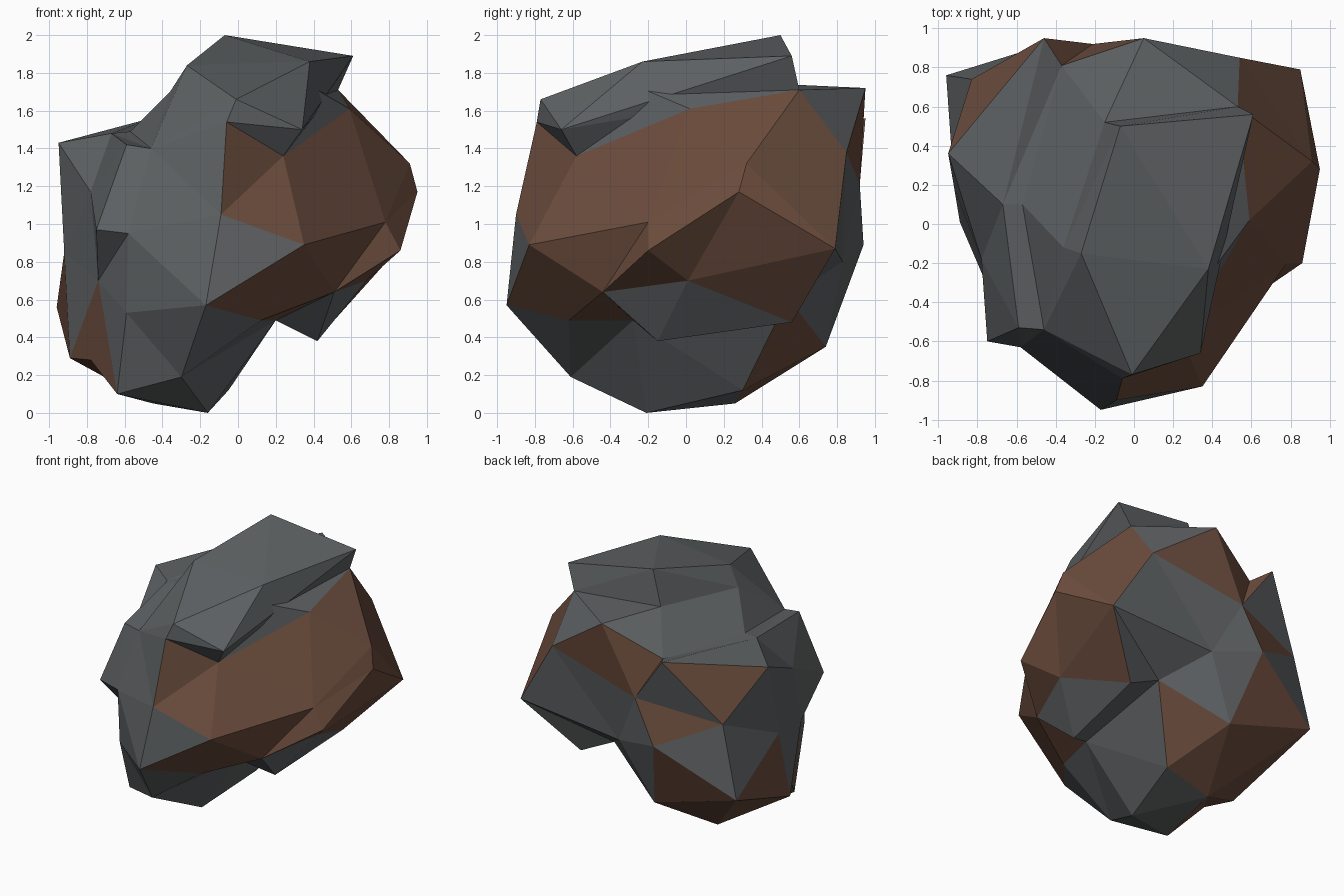
import bpy, bmesh
from mathutils import Vector

if "Cube" in bpy.data.objects:
    bpy.data.objects.remove(bpy.data.objects["Cube"])

CENTRE = Vector((0, 0, 0.95))


def material(name, rgb):
    m = bpy.data.materials.new(name)
    m.diffuse_color = (*rgb, 1)
    m.use_nodes = True
    m.node_tree.nodes["Principled BSDF"].inputs["Base Color"].default_value = m.diffuse_color
    return m


GREY = material("slate_grey", (0.115, 0.124, 0.129))
BROWN = material("earth_brown", (0.150, 0.074, 0.047))


def make_object(name, bm):
    bmesh.ops.recalc_face_normals(bm, faces=bm.faces[:])
    me = bpy.data.meshes.new(name)
    bm.to_mesh(me)
    bm.free()
    me.materials.append(GREY)
    me.materials.append(BROWN)
    ob = bpy.data.objects.new(name, me)
    bpy.context.collection.objects.link(ob)
    return ob


# Corners of the boulder, one letter each
CORNERS = {
    # upper ring
    "a": (-.95, .36, 1.43), "b": (-.15, .52, 1.74), "c": (.53, .60, 1.71), "d": (.40, -.24, 1.72),
    "e": (.24, -.58, 1.36), "f": (-.06, -.79, 1.54), "g": (-.36, -.12, 1.70), "k": (-.46, -.54, 1.40),
    "l": (-.59, -.53, 1.42), "p": (-.67, .10, 1.48), "q": (-.57, .10, 1.49), "r": (.05, .95, 1.72),
    "s": (.59, .02, 1.61),
    # front and left
    "h": (.35, -.83, .89), "i": (-.09, -.90, 1.05), "j": (-.17, -.95, .57), "m": (-.58, -.63, .95),
    "n": (-.75, -.60, .97), "o": (-.78, -.18, 1.17), "K": (-.59, -.59, .53), "M": (-.74, -.34, .70),
    "Q": (-.92, .19, .85),
    # right
    "t": (.54, .85, 1.38), "u": (.85, .79, .87), "v": (.91, .32, 1.32), "w": (.95, .28, 1.17),
    "x": (.78, -.20, 1.01), "y": (.86, -.20, .86), "A": (.51, -.44, .64), "B": (.42, -.15, .38),
    "C": (.68, .01, .70), "D": (.50, .56, .48),
    # underside
    "E": (.12, -.62, .49), "F": (.20, -.28, .49), "G": (.23, .54, .61), "H": (-.30, -.61, .19),
    "I": (-.16, -.21, .0), "J": (-.64, -.40, .10), "N": (-.78, -.17, .28), "O": (-.89, .01, .29),
    "X": (-.45, .26, .05), "Y": (-.05, .30, .12),
    # back
    "P": (-.96, .76, .56), "R": (-.83, .74, 1.10), "S": (-.46, .95, 1.56), "T": (-.37, .81, 1.51),
    "U": (-.21, .92, 1.21), "V": (-.38, .94, .89), "W": (-.25, .74, .35), "Z": (-.01, .83, .80),
}

# Creases the skin must follow (ridges, undercuts), as corner pairs
CREASES = ["es", "mM", "MJ", "FY", "FD", "FG", "pl", "pk", "qk", "gT", "qT", "pT", "pS"]

# A face is brown when all its corners lie in one of these patches
PATCHES = ["fiehsxwvyctu", "hjEAxyCwu", "CDu", "EFA", "trUST", "SaR", "UVR",
           "VWP", "WXPY", "GWY", "QOP", "MNOJ", "JXPON", "JXY"]
GREY_TOP = set("rST")  # stays grey although inside a patch

# Boulder: wrap a skin round the corner directions, then push each corner out
names = list(CORNERS)
bm = bmesh.new()
for n in names:
    bm.verts.new((Vector(CORNERS[n]) - CENTRE).normalized())
letter = {v: n for v, n in zip(bm.verts, names)}
bmesh.ops.convex_hull(bm, input=bm.verts[:])
bmesh.ops.recalc_face_normals(bm, faces=bm.faces[:])

# Turn face diagonals so they run along the creases
for pair in CREASES:
    for e in bm.edges[:]:
        ends = {letter[v] for f in e.link_faces for v in f.verts if v not in e.verts}
        if ends == set(pair):
            bmesh.utils.edge_rotate(e, True)
            break

for v in bm.verts:
    v.co = CORNERS[letter[v]]
for f in bm.faces:
    corners = {letter[v] for v in f.verts}
    brown = corners != GREY_TOP and any(corners <= set(p) for p in PATCHES)
    f.material_index = int(brown)
make_object("boulder", bm)

# Overhanging slab on top: upper outline, resting on boulder corners below
OUTLINE = [(-.07, .50, 2.0), (.61, .56, 1.89), (.38, -.23, 1.86),
           (.34, -.66, 1.50), (-.01, -.77, 1.66), (-.27, -.15, 1.84)]
bm = bmesh.new()
for co in OUTLINE + [CORNERS[n] for n in "bcdefgk"]:
    bm.verts.new(co)
bmesh.ops.convex_hull(bm, input=bm.verts[:])
loose = [v for v in bm.verts if not v.link_faces]
bmesh.ops.delete(bm, geom=loose, context='VERTS')
make_object("top_slab", bm)
